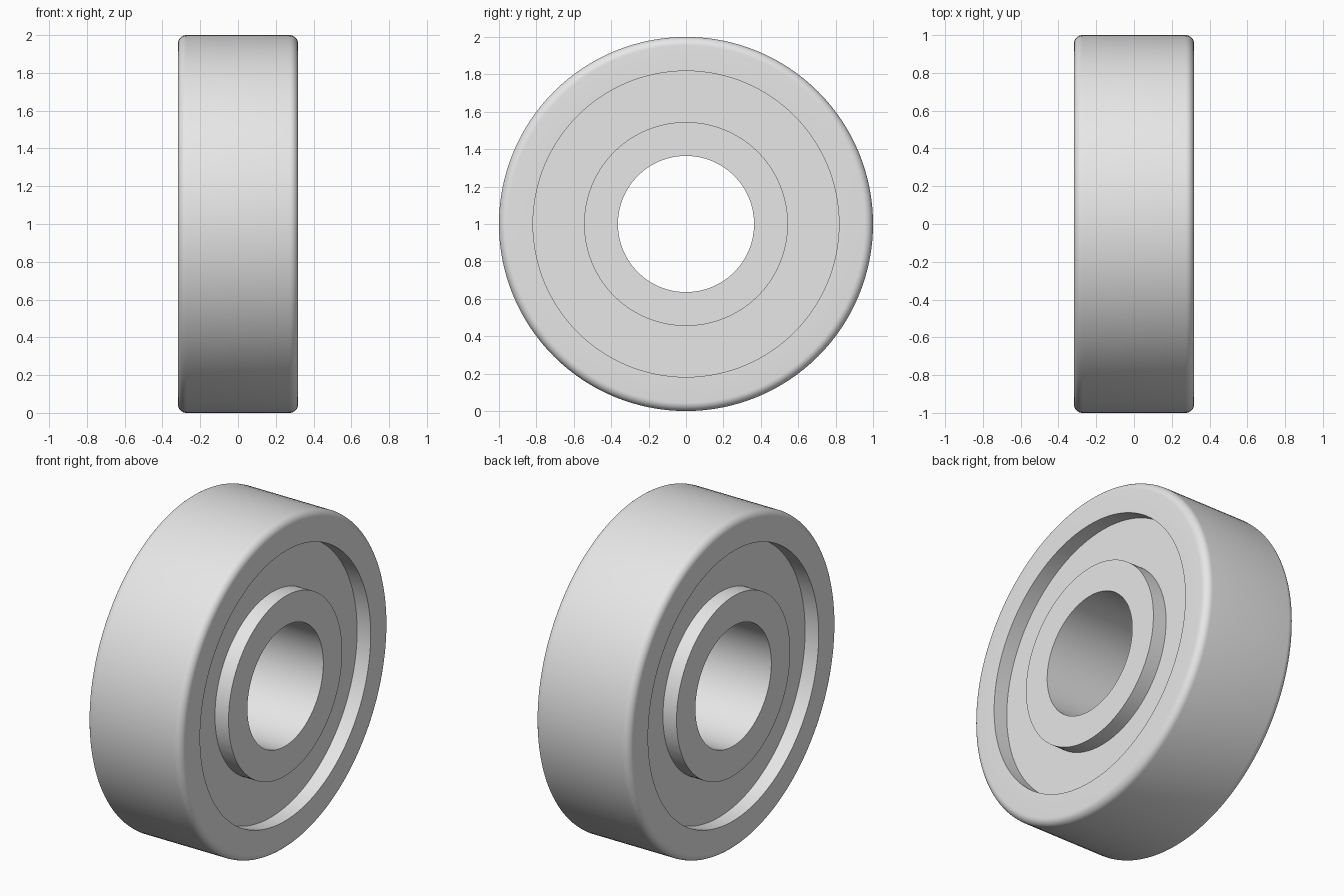
import bpy, math

cube = bpy.data.objects.get("Cube")
if cube:
    bpy.data.objects.remove(cube, do_unlink=True)

SEGMENTS = 128
HALF_WIDTH = 0.318
OUTER, RACE_OUT, RACE_IN, BORE = 1.0, 0.818, 0.545, 0.364
FILLET, RECESS = 0.045, 0.091

steel = bpy.data.materials.new("light_grey_steel")
steel.use_nodes = True
steel.diffuse_color = (0.8, 0.8, 0.8, 1)
steel.node_tree.nodes["Principled BSDF"].inputs["Base Color"].default_value = (0.8, 0.8, 0.8, 1)


def lathe(name, profile):
    """Revolve a closed (x, radius) profile around the x axis."""
    n = len(profile)
    verts, faces = [], []
    for i in range(SEGMENTS):
        a = 2 * math.pi * i / SEGMENTS
        verts += [(x, r * math.sin(a), 1 + r * math.cos(a)) for x, r in profile]
        j = (i + 1) % SEGMENTS
        for k in range(n):
            m = (k + 1) % n
            faces.append((i * n + k, i * n + m, j * n + m, j * n + k))
    mesh = bpy.data.meshes.new(name)
    mesh.from_pydata(verts, [], faces)
    mesh.materials.append(steel)
    obj = bpy.data.objects.new(name, mesh)
    bpy.context.collection.objects.link(obj)
    bpy.ops.object.select_all(action="DESELECT")
    obj.select_set(True)
    bpy.context.view_layer.objects.active = obj
    bpy.ops.object.mode_set(mode="EDIT")
    bpy.ops.mesh.select_all(action="SELECT")
    bpy.ops.mesh.normals_make_consistent(inside=False)
    bpy.ops.object.mode_set(mode="OBJECT")
    bpy.ops.object.shade_smooth_by_angle(angle=math.radians(30))
    return obj


def ring(half_width, r_in, r_out):
    return [(-half_width, r_in), (half_width, r_in),
            (half_width, r_out), (-half_width, r_out)]


# Outer ring with rounded outside edges
steps = 8
corner = [(HALF_WIDTH - FILLET + FILLET * math.cos(t), OUTER - FILLET + FILLET * math.sin(t))
          for t in (math.pi / 2 * s / steps for s in range(steps + 1))]
outer_profile = [(-HALF_WIDTH, RACE_OUT), (HALF_WIDTH, RACE_OUT)] + corner
outer_profile += [(-x, r) for x, r in reversed(corner)]
lathe("outer_ring", outer_profile)

# Inner ring around the bore
lathe("inner_ring", ring(HALF_WIDTH, BORE, RACE_IN))

# Recessed shield, seated slightly into both rings
lathe("shield", ring(HALF_WIDTH - RECESS, RACE_IN - 0.01, RACE_OUT + 0.01))
